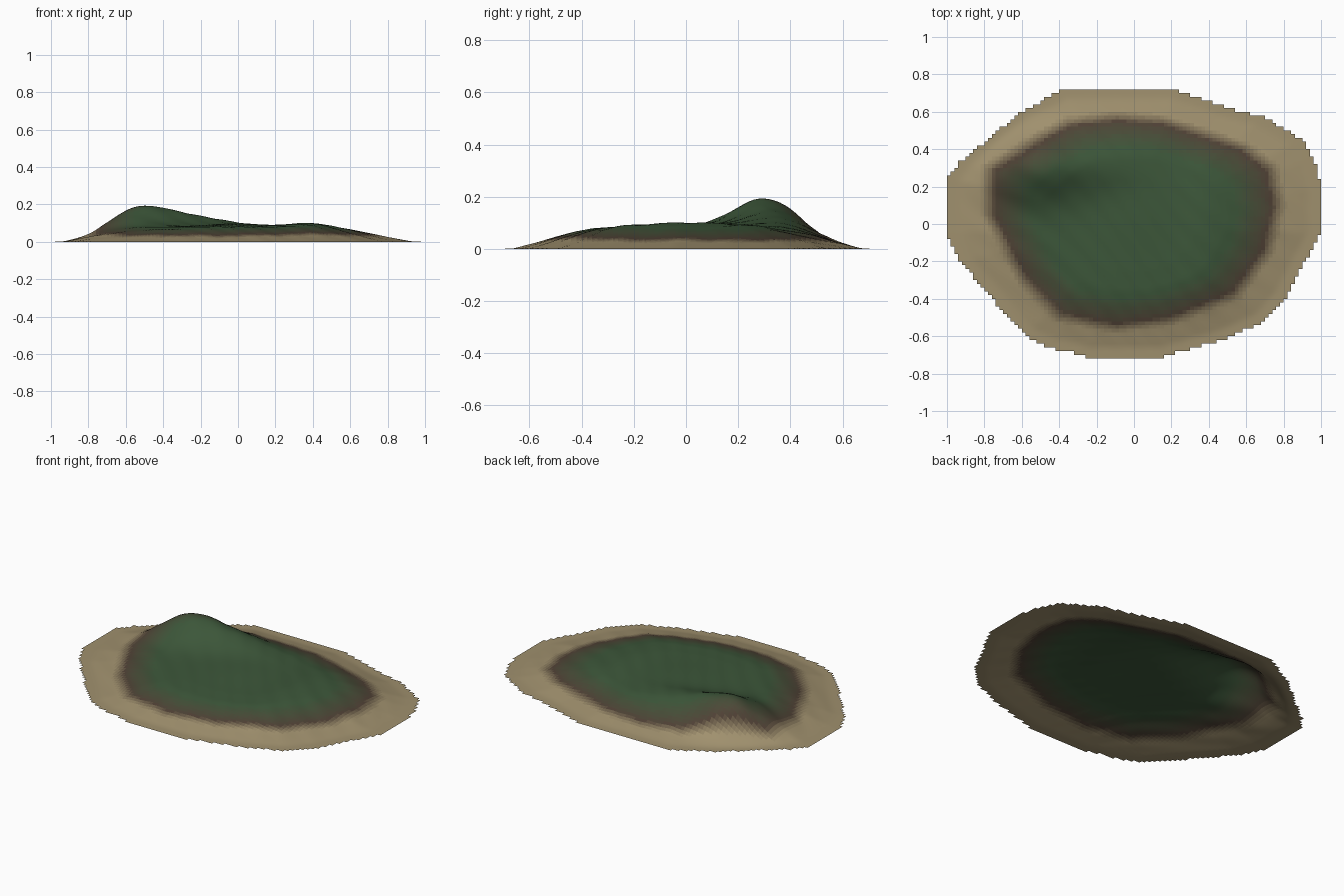
import bpy, bmesh, math

if "Cube" in bpy.data.objects:
    bpy.data.objects.remove(bpy.data.objects["Cube"])

# shoreline and edge of the sandy beach, seen from above
SHORE = [(-1, .25), (-1, -.05), (-.93, -.2), (-.73, -.43), (-.58, -.6), (-.45, -.66), (-.25, -.71),
         (.15, -.71), (.5, -.61), (.7, -.52), (.82, -.38), (.93, -.17), (1, -.05), (1, .2),
         (.96, .35), (.9, .45), (.7, .57), (.5, .62), (.22, .72), (-.38, .72), (-.6, .6), (-.93, .33)]
BEACH = [(-.78, .3), (-.78, .05), (-.6, -.3), (-.4, -.5), (-.1, -.56), (.2, -.52), (.55, -.38),
         (.72, -.15), (.78, .1), (.74, .3), (.6, .41), (.4, .48), (.15, .56), (-.1, .58),
         (-.35, .55), (-.5, .47)]
# height against distance from centre (0 = centre, 1 = shore)
PROFILE = [(0, .083), (.35, .083), (.5, .078), (.6, .065), (.7, .046), (.8, .025), (.93, .002), (1, 0)]


def ratio(poly, x, y):
    """Distance from centre relative to the outline in that direction."""
    best = 0
    for (ax, ay), (bx, by) in zip(poly, poly[1:] + poly[:1]):
        ex, ey = bx - ax, by - ay
        best = max(best, (x * ey - y * ex) / (ax * ey - ay * ex))
    return best


def ray_ratio(poly, x, y):
    """Same, by ray hit, so slightly concave outlines work."""
    for (ax, ay), (bx, by) in zip(poly, poly[1:] + poly[:1]):
        if ax * y - ay * x >= -1e-9 and x * by - y * bx >= -1e-9 and x * (ax + bx) + y * (ay + by) > 0:
            return (x * (by - ay) - y * (bx - ax)) / (ax * (by - ay) - ay * (bx - ax))
    return ratio(poly, x, y)


def interp(table, t):
    for (a, va), (b, vb) in zip(table, table[1:]):
        if t <= b:
            return va + (vb - va) * max(0, t - a) / (b - a)
    return table[-1][1]


def bump(x, y, cx, cy, sx, sy):
    return math.exp(-((x - cx) / sx) ** 2 / 2 - ((y - cy) / sy) ** 2 / 2)


def height(x, y):
    s = ray_ratio(SHORE, x, y)
    fade = min(1, max(0, (.96 - s) * 5))
    z = .132 * bump(x, y, -.54, .32, .16, .13)           # peak
    z += .045 * bump(x, y, -.22, .32, .17, .1)           # ridge running east
    z += .018 * bump(x, y, .38, .0, .09, .25)            # low eastern rise
    z += .012 * bump(x, y, 0, .05, .15, .15)
    z += .0015 * math.sin(38 * (x + y) + 3 * math.sin(5 * x))   # gullies
    return max(0, interp(PROFILE, s) + z * fade)


# sand, earth and grass, blended in steps
SAND, EARTH, GRASS = (.35, .28, .155), (.08, .053, .036), (.046, .095, .042)
STEPS = 20


def shade(t):
    a, b, f = (SAND, EARTH, t * 2) if t < .5 else (EARTH, GRASS, t * 2 - 1)
    return [p + (q - p) * f for p, q in zip(a, b)]


mesh = bpy.data.meshes.new("island")
island = bpy.data.objects.new("island", mesh)
bpy.context.collection.objects.link(island)
for i in range(STEPS + 1):
    m = bpy.data.materials.new("ground_%02d" % i)
    m.diffuse_color = (*shade(i / STEPS), 1)
    m.use_nodes = True
    m.node_tree.nodes["Principled BSDF"].inputs["Base Color"].default_value = m.diffuse_color
    mesh.materials.append(m)

# terrain grid, keeping only cells inside the shoreline
C = .02
bm = bmesh.new()
verts = {}


def vert(i, j):
    if (i, j) not in verts:
        x, y = i * C, j * C
        verts[i, j] = bm.verts.new((x, y, height(x, y)))
    return verts[i, j]


for i in range(-50, 50):
    for j in range(-36, 36):
        x, y = (i + .5) * C, (j + .5) * C
        if ray_ratio(SHORE, x, y) > 1:
            continue
        f = bm.faces.new([vert(i, j), vert(i + 1, j), vert(i + 1, j + 1), vert(i, j + 1)])
        f.smooth = True
        d = ray_ratio(BEACH, x, y)
        t = interp([(.7, 1), (.9, .62), (.95, .5), (1.05, 0), (2, 0)], d)
        f.material_index = round(t * STEPS)
bm.to_mesh(mesh)
bm.free()
